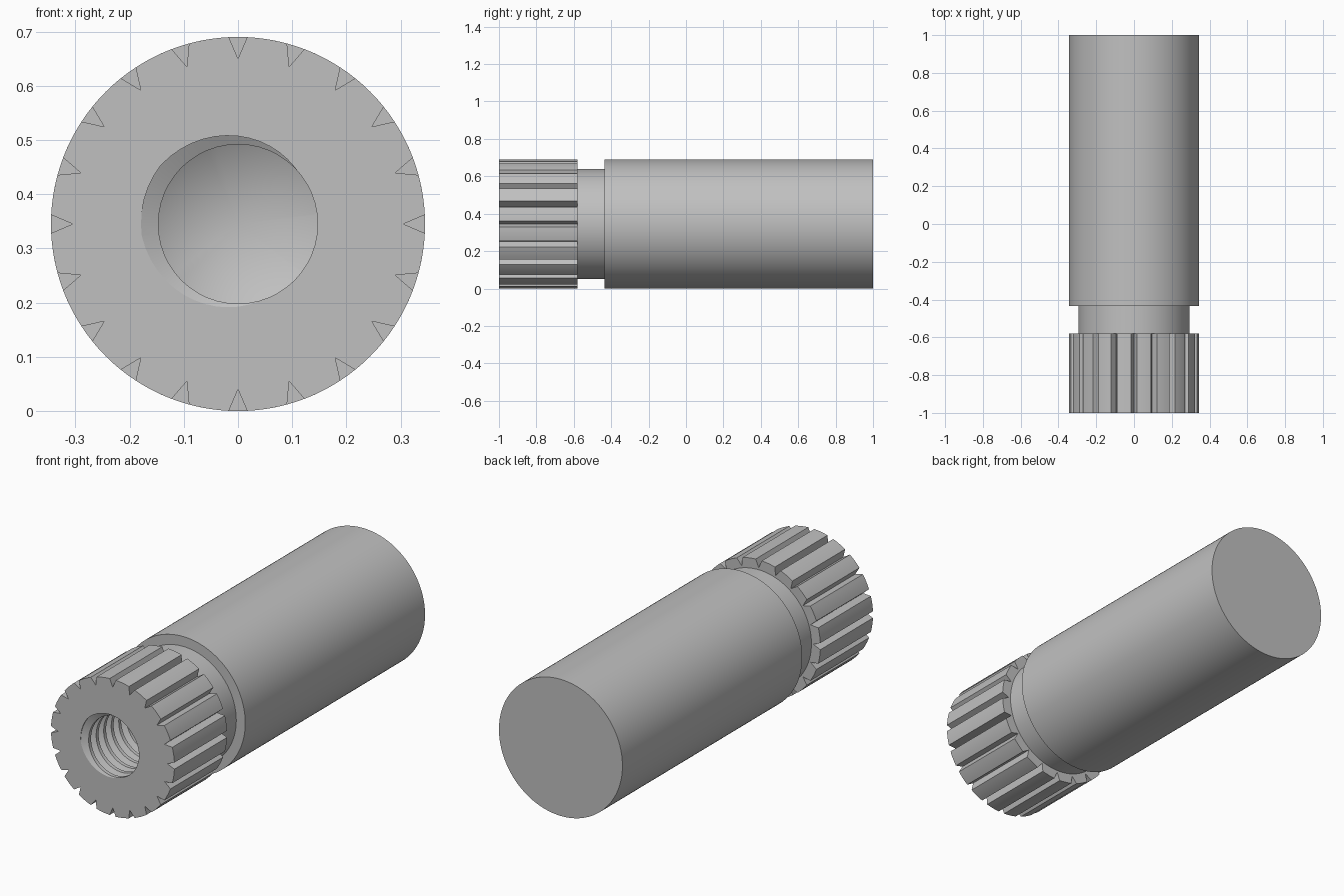
import bpy
import bmesh
from math import sin, cos, pi, radians
from mathutils import Vector

if "Cube" in bpy.data.objects:
    bpy.data.objects.remove(bpy.data.objects["Cube"], do_unlink=True)

RADIUS, NECK = 0.345, 0.295            # outer and undercut radii
FRONT, HEAD_END, BODY_START, BACK = -1.0, -0.58, -0.435, 1.0
BORE_END, BORE_TIP = -0.25, -0.16
MINOR, MAJOR, PITCH = 0.147, 0.179, 0.06
TEETH, SIDES, STEPS = 20, 120, 48

bm = bmesh.new()


def point(r, angle, y):
    return Vector((r * cos(angle), y, RADIUS + r * sin(angle)))


def loop(polar, y):
    """Closed ring of edges through (radius, angle) points."""
    vs = [bm.verts.new(point(r, a, y)) for r, a in polar]
    es = [bm.edges.new((v, vs[i - 1])) for i, v in enumerate(vs)]
    return vs, es


def wall(a, b):
    """Side faces between two rings with the same number of points."""
    for i in range(len(a[0])):
        bm.faces.new((a[0][i - 1], a[0][i], b[0][i], b[0][i - 1]))


def annulus(outer, inner):
    """Flat face between two rings lying in one plane."""
    bmesh.ops.triangle_fill(bm, edges=outer + inner, use_beauty=True,
                            normal=(0, -1, 0))


def circle(r):
    return [(r, 2 * pi * i / SIDES) for i in range(SIDES)]


def splines():
    """Round outline with V grooves."""
    pitch, half, arc = 2 * pi / TEETH, radians(2.8), 5
    polar = []
    for t in range(TEETH):
        mid = t * pitch
        polar.append((RADIUS - 0.04, mid))
        for k in range(arc + 1):
            polar.append((RADIUS, mid + half + (pitch - 2 * half) * k / arc))
    return polar


# Internal thread: a helical band wound past both ends, then trimmed
section = [(-0.34, MINOR), (-0.06, MAJOR), (0.06, MAJOR), (0.34, MINOR), (0.66, MINOR)]
rows = []
for i in range(15 * STEPS + 1):
    turn = i / STEPS
    angle = radians(345) - 2 * pi * turn
    rows.append([bm.verts.new(point(r, angle, FRONT + PITCH * (u + turn - 1.5)))
                 for u, r in section])
for a, b in zip(rows, rows[1:]):
    for k in range(len(section) - 1):
        bm.faces.new((a[k], a[k + 1], b[k + 1], b[k]))
bmesh.ops.remove_doubles(bm, verts=bm.verts[:], dist=1e-5)
for y, side in ((FRONT, -1), (BORE_END, 1)):
    bmesh.ops.bisect_plane(bm, geom=bm.verts[:] + bm.edges[:] + bm.faces[:], dist=1e-6,
                           plane_co=(0, y, 0), plane_no=(0, side, 0), clear_outer=True)


def rim(y):
    return [e for e in bm.edges if e.is_boundary
            and all(abs(v.co.y - y) < 1e-4 for v in e.verts)]


mouth, floor = rim(FRONT), rim(BORE_END)

# Drilled cone at the bottom of the bore
tip = bm.verts.new(point(0, 0, BORE_TIP))
for e in floor:
    bm.faces.new((e.verts[0], e.verts[1], tip))

# Splined head
head_front, head_back = loop(splines(), FRONT), loop(splines(), HEAD_END)
wall(head_front, head_back)
annulus(head_front[1], mouth)

# Undercut neck
neck_front, neck_back = loop(circle(NECK), HEAD_END), loop(circle(NECK), BODY_START)
wall(neck_front, neck_back)
annulus(head_back[1], neck_front[1])

# Plain cylindrical body
body_front, body_back = loop(circle(RADIUS), BODY_START), loop(circle(RADIUS), BACK)
wall(body_front, body_back)
annulus(body_front[1], neck_back[1])
bm.faces.new(body_back[0])

bmesh.ops.recalc_face_normals(bm, faces=bm.faces[:])
mesh = bpy.data.meshes.new("splined_threaded_pin")
bm.to_mesh(mesh)
bm.free()
pin = bpy.data.objects.new("splined_threaded_pin", mesh)
bpy.context.collection.objects.link(pin)

# Plain grey metal
grey = bpy.data.materials.new("plain grey")
grey.use_nodes = True
colour = (0.53, 0.53, 0.53, 1)
grey.diffuse_color = colour
grey.node_tree.nodes["Principled BSDF"].inputs["Base Color"].default_value = colour
mesh.materials.append(grey)

bpy.ops.object.select_all(action="DESELECT")
pin.select_set(True)
bpy.context.view_layer.objects.active = pin
bpy.ops.object.shade_smooth_by_angle(angle=radians(25))
